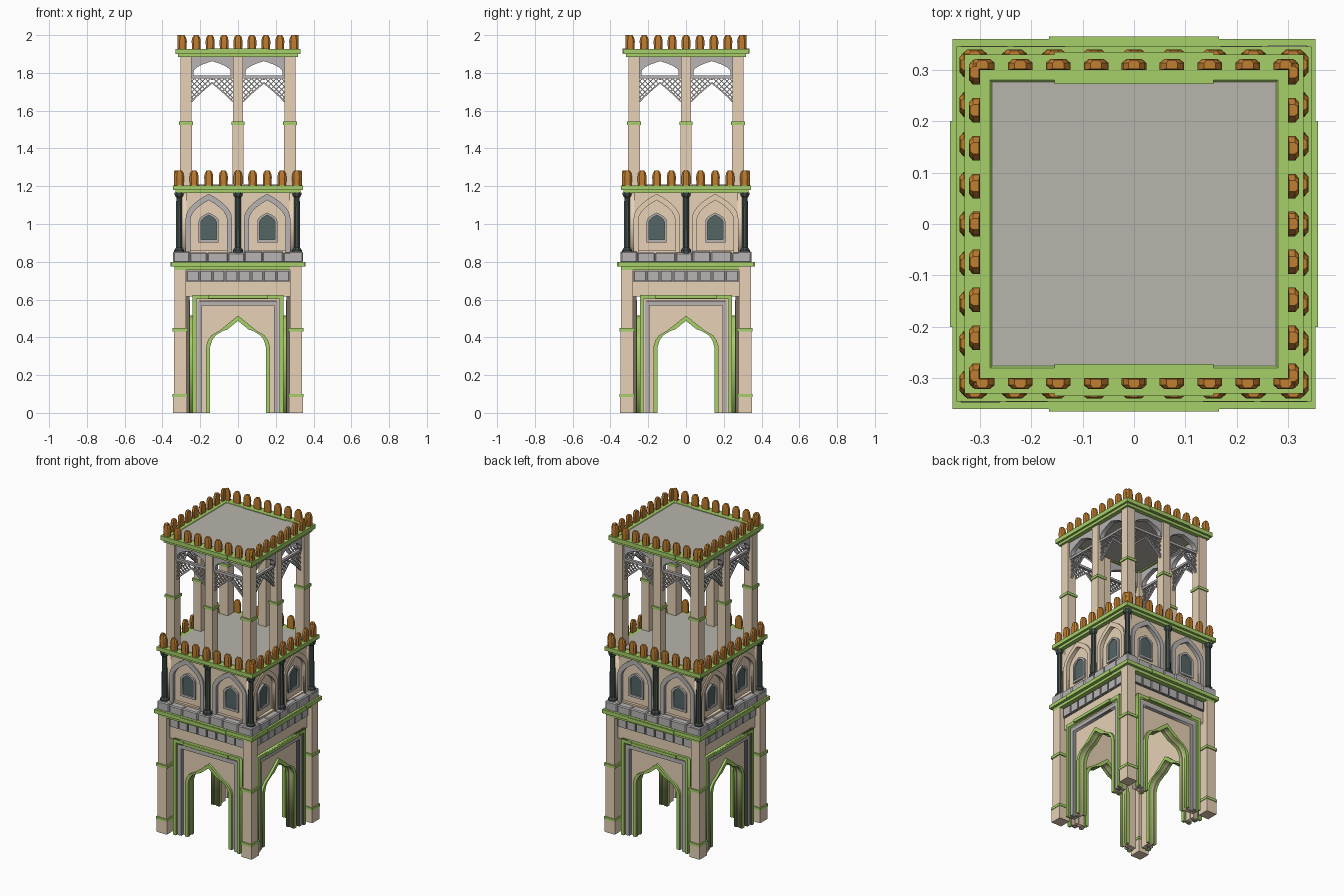
import bpy, bmesh, math, random
from mathutils import Matrix, Vector

if "Cube" in bpy.data.objects:
    bpy.data.objects.remove(bpy.data.objects["Cube"])

random.seed(4)


def material(name, r, g, b):
    m = bpy.data.materials.new(name)
    m.diffuse_color = [(c / 255 / 12.92 if c < 11 else ((c / 255 + .055) / 1.055) ** 2.4) for c in (r, g, b)] + [1]
    m.use_nodes = True
    m.node_tree.nodes["Principled BSDF"].inputs["Base Color"].default_value = m.diffuse_color
    return m


SAND = material("sandstone", 234, 212, 184)
GREEN = material("green trim", 166, 207, 104)
STONE = material("grey stone", 184, 180, 180)
ROOF = material("roof grey", 184, 180, 172)
DARK = material("dark column", 68, 80, 77)
GLASS = material("window glass", 84, 102, 100)
AMBER = material("amber merlon", 192, 126, 48)
JOINT = material("dark joint", 130, 126, 126)
ALL = (0, 1, 2, 3)
DEEP = 1.02  # the lower storey is slightly deeper than wide


def finish(name, bm, mat, sides=(0,), sy=1):
    """Copy the front geometry to the wanted sides and make one object."""
    out, me = bmesh.new(), bpy.data.meshes.new(name)
    for k in sides:
        tmp = bpy.data.meshes.new("tmp")
        bm.to_mesh(tmp)
        tmp.transform(Matrix.Diagonal((1, sy, 1, 1)) @ Matrix.Rotation(k * math.pi / 2, 4, 'Z'))
        out.from_mesh(tmp)
        bpy.data.meshes.remove(tmp)
    bmesh.ops.recalc_face_normals(out, faces=out.faces)
    out.to_mesh(me)
    me.materials.append(mat)
    ob = bpy.data.objects.new(name, me)
    bpy.context.collection.objects.link(ob)
    return ob


def box(bm, x0, x1, y0, y1, z0, z1):
    m = Matrix.Translation(((x0 + x1) / 2, (y0 + y1) / 2, (z0 + z1) / 2))
    bmesh.ops.create_cube(bm, size=1, matrix=m @ Matrix.Diagonal((x1 - x0, y1 - y0, z1 - z0, 1)))


def loft(bm, sections, close=False):
    rows = [[bm.verts.new(p) for p in s] for s in sections]
    n = len(rows[0])
    for a, b in list(zip(rows, rows[1:])) + ([(rows[-1], rows[0])] if close else []):
        for i in range(n):
            bm.faces.new((a[i], a[(i + 1) % n], b[(i + 1) % n], b[i]))
    if not close:
        bm.faces.new(rows[0])
        bm.faces.new(rows[-1])


def square_ring(name, profile, mat, sy=1):
    """Sweep a closed (radius, z) profile round a square."""
    bm = bmesh.new()
    loft(bm, [[(sx * r, s * r, z) for sx, s in ((-1, -1), (1, -1), (1, 1), (-1, 1))] for r, z in profile], True)
    return finish(name, bm, mat, (0,), sy)


def panel(name, loops, outer, depth, mat, sides=ALL, sy=1):
    """Flat outline in x-z, holes allowed, extruded and set at distance 'outer'."""
    cu = bpy.data.curves.new(name, 'CURVE')
    cu.dimensions, cu.fill_mode, cu.extrude = '2D', 'BOTH', depth / 2
    for pts in loops:
        sp = cu.splines.new('POLY')
        sp.points.add(len(pts) - 1)
        for p, (x, z) in zip(sp.points, pts):
            p.co = (x, z, 0, 1)
        sp.use_cyclic_u = True
    ob = bpy.data.objects.new("tmp", cu)
    bpy.context.collection.objects.link(ob)
    me = bpy.data.meshes.new_from_object(ob.evaluated_get(bpy.context.evaluated_depsgraph_get()))
    bpy.data.objects.remove(ob)
    me.transform(Matrix.Translation((0, -outer + depth / 2, 0)) @ Matrix.Rotation(math.pi / 2, 4, 'X'))
    bm = bmesh.new()
    bm.from_mesh(me)
    bmesh.ops.remove_doubles(bm, verts=bm.verts, dist=1e-5)
    return finish(name, bm, mat, sides, sy)


def arch(c, hw, z0, zs, za, n=7):
    half = [(hw, z0)] + [(hw * (1 - (i / n) ** 2), zs + (za - zs) * i / n) for i in range(n + 1)]
    return [(c + x, z) for x, z in half] + [(c - x, z) for x, z in half[-2::-1]]


def ogee(hw, apex):
    half = [(hw, 0), (hw, .35), (hw - .01, .385), (hw - .03, .412), (hw - .07, .435),
            (.055, apex - .045), (.025, apex - .02), (0, apex)]
    return half + [(-x, z) for x, z in half[-2::-1]]


def gate(hw, z):
    return [(hw, 0), (hw, z), (-hw, z), (-hw, 0)]


def pillar(bm, x, y, r, z0, z1):
    box(bm, x - r, x + r, y - r, y + r, z0, z1)


# Lower storey: wall above, framed gates standing between the pillars, ogee arches
wall = [(.235, 0), (.235, .615), (.285, .615), (.285, .78)]
panel("gate_wall", [wall + [(-x, z) for x, z in wall[::-1]] + gate(.205, .595)[::-1]], .303, .045, SAND, sy=DEEP)
panel("gate_inner_panel", [gate(.207, .597) + ogee(.152, .492)[::-1]], .285, .03, SAND, sy=DEEP)
panel("gate_green_frame", [gate(.24, .625) + gate(.22, .603)[::-1]], .32, .03, GREEN, sy=DEEP)
panel("gate_grey_frame", [gate(.214, .592) + gate(.19, .568)[::-1]], .308, .03, STONE, sy=DEEP)
panel("arch_trim_outside", [ogee(.169, .515) + ogee(.147, .487)[::-1]], .3, .02, GREEN, sy=DEEP)
panel("arch_trim_inside", [ogee(.169, .515) + ogee(.147, .487)[::-1]], .26, .02, GREEN, sy=DEEP)
bm = bmesh.new()
box(bm, -.16, .16, -.33, -.30, .605, .624)
finish("gate_lintel_trim", bm, GREEN, ALL, DEEP)

# Corner pillars of the lower storey
bm, bands = bmesh.new(), bmesh.new()
for r, z0, z1 in ((.037, 0, .085), (.034, .085, .44), (.031, .44, .78)):
    pillar(bm, -.306, -.306, r, z0, z1)
for z in (.083, .432):
    pillar(bands, -.306, -.306, .04, z, z + .017)
finish("lower_corner_pillars", bm, SAND, ALL, DEEP)
finish("lower_pillar_bands", bands, GREEN, ALL, DEEP)

# Tile frieze
bm = bmesh.new()
box(bm, -.275, .275, -.308, -.29, .692, .755)
finish("frieze_backing", bm, JOINT, ALL, DEEP)
bm = bmesh.new()
for i in range(8):
    x = (i - 3.5) * .068
    box(bm, x - .029, x + .029, -.316, -.30, .697, .75)
finish("frieze_tiles", bm, STONE, ALL, DEEP)

# Lower cornice, with raised centre pieces
square_ring("lower_cornice", [(.24, .757), (.337, .757), (.337, .776), (.353, .776), (.353, .80), (.24, .80)],
            GREEN, DEEP)
for nm, w, d, s in (("front_back", .165, .365, (0, 2)), ("side", .2, .358, (1, 3))):
    bm = bmesh.new()
    box(bm, -w, w, -d, -.33, .774, .798)
    finish("cornice_centre_" + nm, bm, GREEN, s)
bm = bmesh.new()
box(bm, -.27, .27, -.27, .27, .77, .80)
finish("lower_ceiling", bm, SAND)

# Stone block course
bm = bmesh.new()
edges = [-.342] + [-.342 + .0977 * i + random.uniform(-.02, .02) for i in range(1, 7)] + [.342]
for a, b in zip(edges, edges[1:]):
    box(bm, a, b, -.338 - random.uniform(0, .006), -.27, .795, .85 + random.uniform(-.003, .007))
bmesh.ops.bevel(bm, geom=bm.edges[:], offset=.006, segments=1, affect='EDGES')
finish("stone_course", bm, STONE, ALL, 1.01)

# Middle storey: walls with arched niches and windows
bm = bmesh.new()
box(bm, -.285, .285, -.285, .285, .80, 1.18)
finish("middle_core", bm, SAND)
C = (-.155, .155)
panel("middle_wall", [[(-.303, .82), (.303, .82), (.303, 1.18), (-.303, 1.18)]]
      + [arch(c, .1, .86, 1.02, 1.13) for c in C], .303, .03, SAND)
for nm, m, s in (("grey_niche_arches", STONE, (0, 2)), ("sand_niche_arches", SAND, (1, 3))):
    for c, tag in zip(C, ("_left", "_right")):
        panel(nm + tag, [arch(c, .122, .85, 1.03, 1.16) + arch(c, .097, .85, 1.02, 1.126)[::-1]], .311, .02, m, s)
for c, tag in zip(C, ("_left", "_right")):
    panel("window_frame" + tag, [arch(c, .053, .903, 1.015, 1.06), arch(c, .04, .917, 1.01, 1.047)], .298, .02, STONE)
    panel("window_pane" + tag, [arch(c, .042, .915, 1.01, 1.049)], .29, .008, GLASS)

# Dark columns at corners and middles
bm = bmesh.new()
for x, y in ((-.312, -.312), (0, -.312)):
    loft(bm, [[(x + r * math.cos(math.pi * (i + .5) / 4), y + r * math.sin(math.pi * (i + .5) / 4), z)
               for i in range(8)] for r, z in
              ((.028, .845), (.028, .862), (.018, .875), (.016, 1.14), (.024, 1.15), (.027, 1.168))])
finish("dark_columns", bm, DARK, ALL)

# Middle and top cornices, terrace and roof
square_ring("middle_cornice", [(.25, 1.163), (.33, 1.163), (.33, 1.18), (.345, 1.18), (.345, 1.205), (.25, 1.205)],
            GREEN)
square_ring("top_cornice", [(.25, 1.883), (.317, 1.883), (.317, 1.9), (.33, 1.9), (.33, 1.927), (.28, 1.927),
                            (.25, 1.90)], GREEN)
bm = bmesh.new()
box(bm, -.155, .155, -.335, -.272, 1.903, 1.928)
finish("top_cornice_centre", bm, GREEN, (0, 2))
for nm, r, z0, z1 in (("terrace_floor", .3, 1.17, 1.208), ("roof_slab", .282, 1.89, 1.924)):
    bm = bmesh.new()
    box(bm, -r, r, -r, r, z0, z1)
    finish(nm, bm, ROOF)

# Merlons on both cornices: flat backs, chamfered fronts, narrowed tops
for nm, d, span, z0, h in (("middle_merlons", .328, .31, 1.2, .083), ("top_merlons", .31, .295, 1.922, .078)):
    bm = bmesh.new()
    for i in range(9):
        x = span * (i - 4) / 4
        loft(bm, [[(x + w * a, -d + t * b, z0 + h * f) for a, b in
                   ((-1, .9), (-1, -.3), (-.6, -1), (.6, -1), (1, -.3), (1, .9))]
                  for w, t, f in ((.022, .011, 0), (.024, .0115, .6), (.02, .011, .85), (.011, .009, 1))])
    finish(nm, bm, AMBER, ALL)

# Open top storey: pillars and bands
bm, bands = bmesh.new(), bmesh.new()
for x, r in ((-.275, .031), (0, .028)):
    pillar(bm, x, -.275, r, 1.18, 1.53)
    pillar(bm, x, -.275, r - .002, 1.53, 1.90)
    pillar(bands, x, -.275, r + .006, 1.525, 1.542)
finish("upper_pillars", bm, SAND, ALL)
finish("upper_pillar_bands", bands, GREEN, ALL)

# Low arches, beams and hanging lattice between upper pillars
for c, tag in ((-.137, "_left"), (.137, "_right")):
    hole = arch(c, .098, 1.785, 1.805, 1.862)
    panel("upper_arch" + tag, [[(c + .112, 1.785), (c + .112, 1.90), (c - .112, 1.90), (c - .112, 1.785)]
                               + hole[::-1]], .29, .03, STONE)


def bar(bm, p, q, t):
    (x0, z0), (x1, z1) = p, q
    v = Vector((x1 - x0, 0, z1 - z0))
    m = Matrix.Translation(((x0 + x1) / 2, -.277, (z0 + z1) / 2)) @ Matrix.Rotation(-math.atan2(v.z, v.x), 4, 'Y')
    bmesh.ops.create_cube(bm, size=1, matrix=m @ Matrix.Diagonal((v.length, t * 1.6, t, 1)))


def low(u):
    return 1.648 + .10 * (u / .109) ** .9


bm = bmesh.new()
for c in (-.137, .137):
    box(bm, c - .112, c + .112, -.286, -.268, 1.77, 1.785)
    for s in (-1, 1):
        def at(u, z):
            return (c + s * (.109 - u), z)
        for slope in (-1, 1):
            for j in range(-6, 13):
                run = [(u, 1.64 + j * .029 + slope * u) for u in [k * .109 / 50 for k in range(51)]]
                run = [p for p in run if low(p[0]) <= p[1] <= 1.77]
                if len(run) > 2:
                    bar(bm, at(*run[0]), at(*run[-1]), .005)
        steps = [k * .109 / 5 for k in range(6)]
        for a, b in zip(steps, steps[1:]):
            bar(bm, at(a, low(a)), at(b, low(b)), .008)
finish("lattice_brackets", bm, STONE, ALL)
